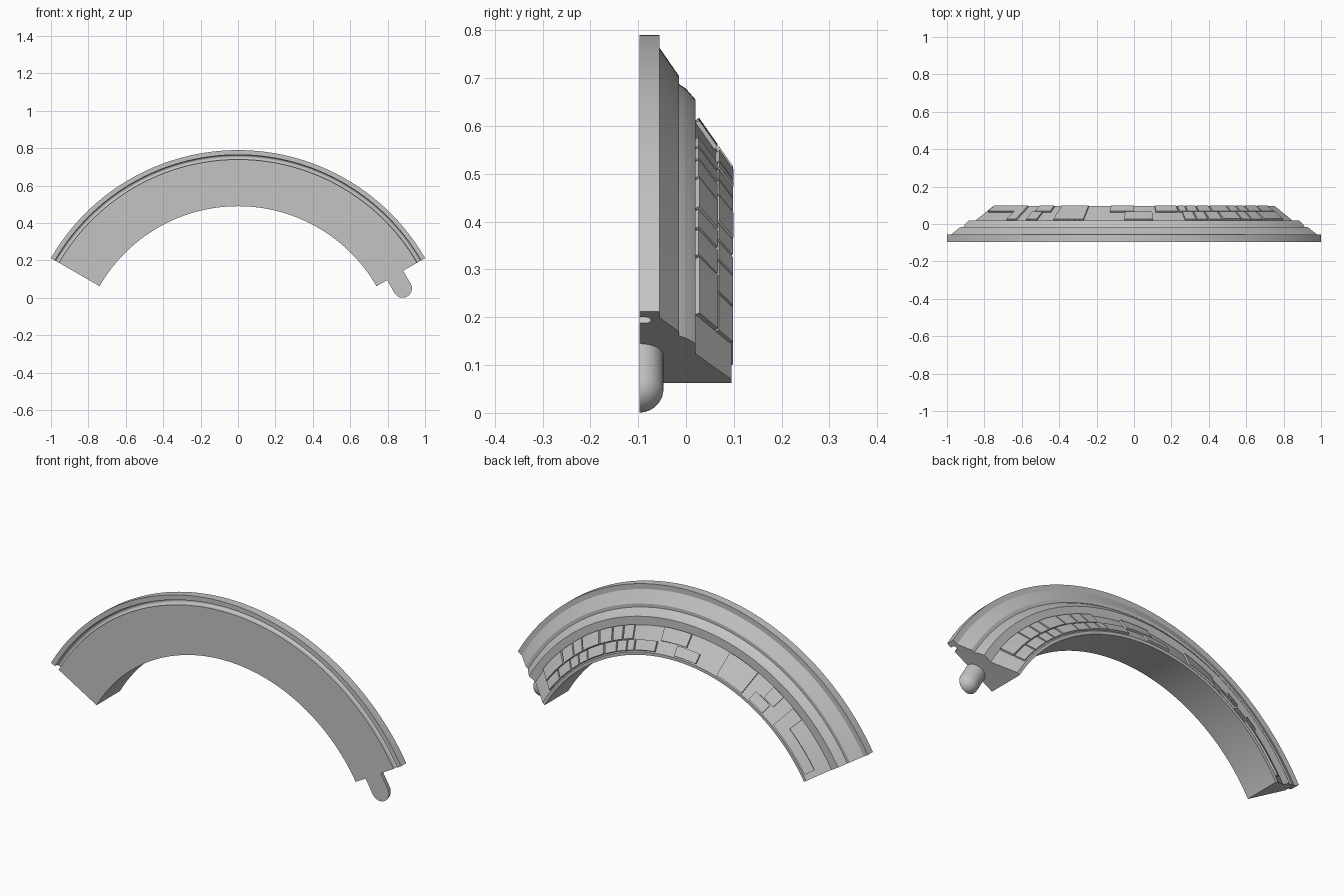
import bpy, bmesh
from math import sin, cos, pi, radians, ceil
from mathutils import Vector, Matrix

if "Cube" in bpy.data.objects:
    bpy.data.objects.remove(bpy.data.objects["Cube"])

AXIS_Z = -0.365      # height of the arc's centre
FRONT = -0.097
HALF = 60            # half of the arc in degrees

stone = bpy.data.materials.new("stone_grey")
stone.use_nodes = True
grey = (0.55, 0.55, 0.55, 1)
stone.diffuse_color = grey
stone.node_tree.nodes["Principled BSDF"].inputs["Base Color"].default_value = grey


def finish(bm, name, smooth=True):
    bmesh.ops.recalc_face_normals(bm, faces=bm.faces)
    mesh = bpy.data.meshes.new(name)
    bm.to_mesh(mesh)
    bm.free()
    ob = bpy.data.objects.new(name, mesh)
    bpy.context.collection.objects.link(ob)
    mesh.materials.append(stone)
    if smooth:
        shade(ob)
    return ob


def shade(ob):
    bpy.ops.object.select_all(action="DESELECT")
    ob.select_set(True)
    bpy.context.view_layer.objects.active = ob
    bpy.ops.object.shade_smooth_by_angle(angle=radians(25))


def sweep(bm, profile, a0, a1, step=1.25):
    """Turn a closed (radius, y) profile about the arc's centre."""
    n = max(1, ceil((a1 - a0) / step))
    rings = []
    for i in range(n + 1):
        a = radians(a0 + (a1 - a0) * i / n)
        rings.append([bm.verts.new((r * sin(a), y, AXIS_Z + r * cos(a))) for r, y in profile])
    for p, q in zip(rings, rings[1:]):
        for k in range(len(profile)):
            j = (k + 1) % len(profile)
            bm.faces.new((p[k], p[j], q[j], q[k]))
    bm.faces.new(rings[0])
    bm.faces.new(rings[-1])


def capsule(name, side, direction, radius, length, clip):
    """Round-ended pin lying on the front plane at one end of the arc."""
    a = radians(HALF * side)
    at = Vector((0.97 * sin(a), FRONT, AXIS_Z + 0.97 * cos(a)))
    bm = bmesh.new()
    bmesh.ops.create_uvsphere(bm, u_segments=32, v_segments=24, radius=radius)
    for v in bm.verts:
        if v.co.z > -1e-4:
            v.co.z += length
    turn = direction.to_track_quat("Z", "Y").to_matrix().to_4x4()
    bm.transform(Matrix.Translation(at) @ turn)
    if clip:
        cut = bmesh.ops.bisect_plane(bm, geom=bm.verts[:] + bm.edges[:] + bm.faces[:],
                                     plane_co=(0, FRONT, 0), plane_no=(0, -1, 0), clear_outer=True)
        edges = [e for e in cut["geom_cut"] if isinstance(e, bmesh.types.BMEdge)]
        bmesh.ops.holes_fill(bm, edges=edges)
    return finish(bm, name)


# Arched body: stepped back, flat front with a round-bottomed groove
groove = [(1.1175 + 0.0125 * cos(pi * i / 8), -0.085 + 0.0125 * sin(pi * i / 8)) for i in range(9)]
profile = [(0.855, FRONT), (0.855, 0.095), (0.87, 0.095), (0.977, 0.02), (1.02, 0.02),
           (1.043, 0.0), (1.053, -0.015), (1.07, -0.015), (1.128, -0.055), (1.155, -0.055),
           (1.155, FRONT), (1.13, FRONT)] + groove + [(1.105, FRONT)]
bm = bmesh.new()
sweep(bm, profile, -HALF, HALF)
body = finish(bm, "arched_body", smooth=False)

# Socket in the right end
cutter = capsule("socket_cutter", -1, Vector((0.5, 0, 0.866)), 0.055, 0.087, False)
cutter.hide_render = True
mod = body.modifiers.new("socket", "BOOLEAN")
mod.object = cutter
mod.operation = "DIFFERENCE"
mod.solver = "EXACT"
bpy.context.view_layer.objects.active = body
bpy.ops.object.modifier_apply(modifier=mod.name)
bpy.data.objects.remove(cutter)
shade(body)

# Half-round peg on the left end
capsule("peg", 1, Vector((0.5, 0, -0.866)), 0.05, 0.08, True)

# Thin bricks on the sloping back
TOP, FOOT = Vector((0.977, 0.02)), Vector((0.87, 0.095))
NORMAL = Vector((0.574, 0.819))


def brick(bm, a0, a1, t0, t1, height=0.009):
    p, q = TOP.lerp(FOOT, t0), TOP.lerp(FOOT, t1)
    up, down = NORMAL * height, NORMAL * -0.004
    sweep(bm, [p + down, q + down, q + up, p + up], a0, a1, 2)


UPPER, LOWER, FULL = (0.0, 0.52), (0.56, 0.95), (0.0, 0.95)
bm = bmesh.new()
# close-set courses on the left half
for row, joints in ((UPPER, (16, 20, 24, 29, 36, 40, 45, 54.5)),
                    (LOWER, (7, 15, 18, 22, 27, 34, 38, 42, 48, 54.5))):
    for a0, a1 in zip(joints, joints[1:]):
        brick(bm, a0 + 0.25, a1 - 0.25, *row, height=0.008 + 0.002 * (int(a0) % 2))
# scattered bricks on the right half
for a0, a1, row in ((-58, -44, LOWER), (-44, -40, FULL), (-36, -32, UPPER), (-35, -29, LOWER),
                    (-26, -16, FULL), (-8, 0, LOWER), (-3, 6, UPPER)):
    brick(bm, a0, a1, *row)
finish(bm, "back_bricks")
